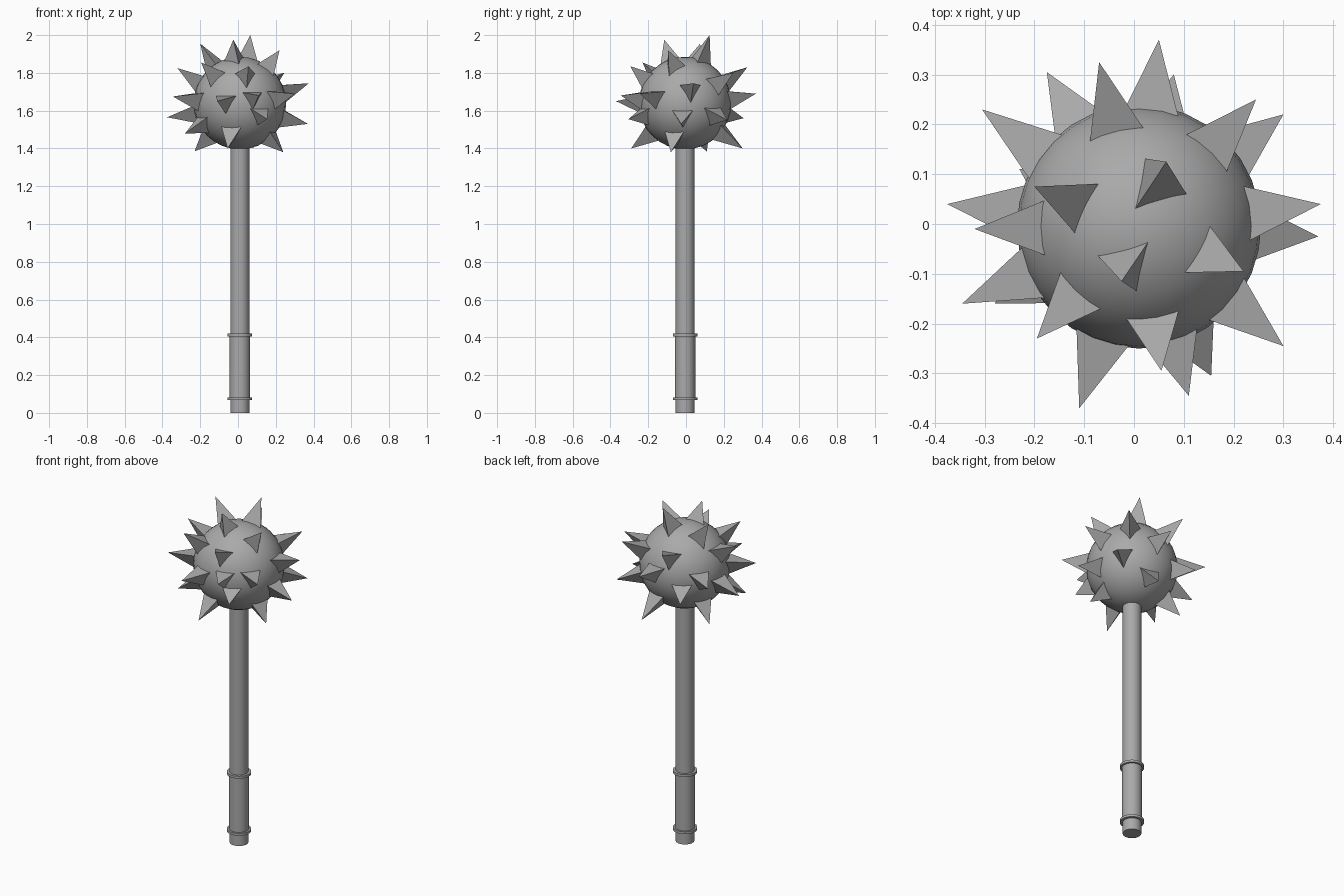
import bpy
from math import radians
from mathutils import Matrix, Vector

cube = bpy.data.objects.get("Cube")
if cube:
    bpy.data.objects.remove(cube, do_unlink=True)

AXIS_X, AXIS_Y = 0.01, -0.005
CENTRE = Vector((AXIS_X, AXIS_Y, 1.64))
RADIUS = 0.245

# One grey metal for the whole weapon
metal = bpy.data.materials.new("grey_metal")
metal.use_nodes = True
colour = (0.4, 0.4, 0.4, 1)
metal.diffuse_color = colour
metal.node_tree.nodes["Principled BSDF"].inputs["Base Color"].default_value = colour


def finish(name, smooth=True):
    obj = bpy.context.object
    obj.name = name
    obj.data.materials.append(metal)
    if smooth:
        bpy.ops.object.shade_smooth_by_angle(angle=radians(40))
    return obj


def rod(name, bottom, top, radius):
    bpy.ops.mesh.primitive_cylinder_add(
        vertices=32, radius=radius, depth=top - bottom,
        location=(AXIS_X, AXIS_Y, (bottom + top) / 2))
    return finish(name)


def spike(name, tip, roll):
    """Three-sided pyramid from inside the ball out to the tip."""
    outward = tip - CENTRE
    length = outward.length
    outward.normalize()
    base = 0.215
    # Local x points up along the ball, turned by the roll angle
    side = Vector((0, 0, 1)).cross(outward).normalized()
    up = outward.cross(side)
    frame = Matrix((up, outward.cross(up), outward)).transposed()
    turn = Matrix.Rotation(radians(roll), 3, "Z")
    bpy.ops.mesh.primitive_cone_add(vertices=3, radius1=0.072, radius2=0,
                                    depth=length - base)
    obj = finish(name, smooth=False)
    # Put a base corner on local x whatever the primitive's start angle
    corner = min(obj.data.vertices, key=lambda v: v.co.z).co
    start = Vector((corner.x, corner.y)).angle_signed(Vector((1, 0)))
    obj.data.transform(Matrix.Rotation(-start, 4, "Z"))
    obj.matrix_world = Matrix.Translation(
        CENTRE + outward * (length + base) / 2) @ (frame @ turn).to_4x4()
    return obj


# Handle
rod("shaft", 0, 1.45, 0.05)
rod("grip", 0.075, 0.41, 0.054)
rod("lower_ring", 0.068, 0.082, 0.065)
rod("upper_ring", 0.405, 0.419, 0.065)

# Ball
bpy.ops.mesh.primitive_uv_sphere_add(segments=32, ring_count=16,
                                     radius=RADIUS, location=CENTRE)
finish("ball")

# Spike tips, grouped by where they sit on the ball
crown = [(0.065, 0.125, 2.0, -19), (-0.025, -0.115, 1.975, -26),
         (-0.2, 0.075, 1.955, 54), (0.22, -0.095, 1.92, 53)]
upper = [(-0.07, 0.325, 1.83), (-0.32, -0.01, 1.825), (-0.195, -0.23, 1.855),
         (0.055, -0.295, 1.835), (0.245, 0.25, 1.8)]
middle = [(0.05, 0.37, 1.69), (-0.305, 0.23, 1.66), (-0.375, 0.04, 1.565),
          (-0.345, -0.16, 1.675), (-0.11, -0.37, 1.65), (0.11, -0.345, 1.68),
          (0.3, -0.245, 1.69), (0.37, -0.025, 1.53), (0.375, 0.04, 1.745),
          (0.3, 0.22, 1.55), (-0.175, 0.305, 1.56), (0.155, -0.305, 1.555)]
lower = [(-0.055, -0.29, 1.4), (-0.28, -0.16, 1.48), (-0.23, 0.11, 1.385),
         (0.24, -0.08, 1.38), (0.08, 0.3, 1.4)]

for group, tips in (("crown", crown), ("upper", upper),
                    ("middle", middle), ("lower", lower)):
    for i, (x, y, z, *roll) in enumerate(tips):
        spike(f"{group}_spike_{i + 1}", Vector((x, y, z)),
              roll[0] if roll else 60)
